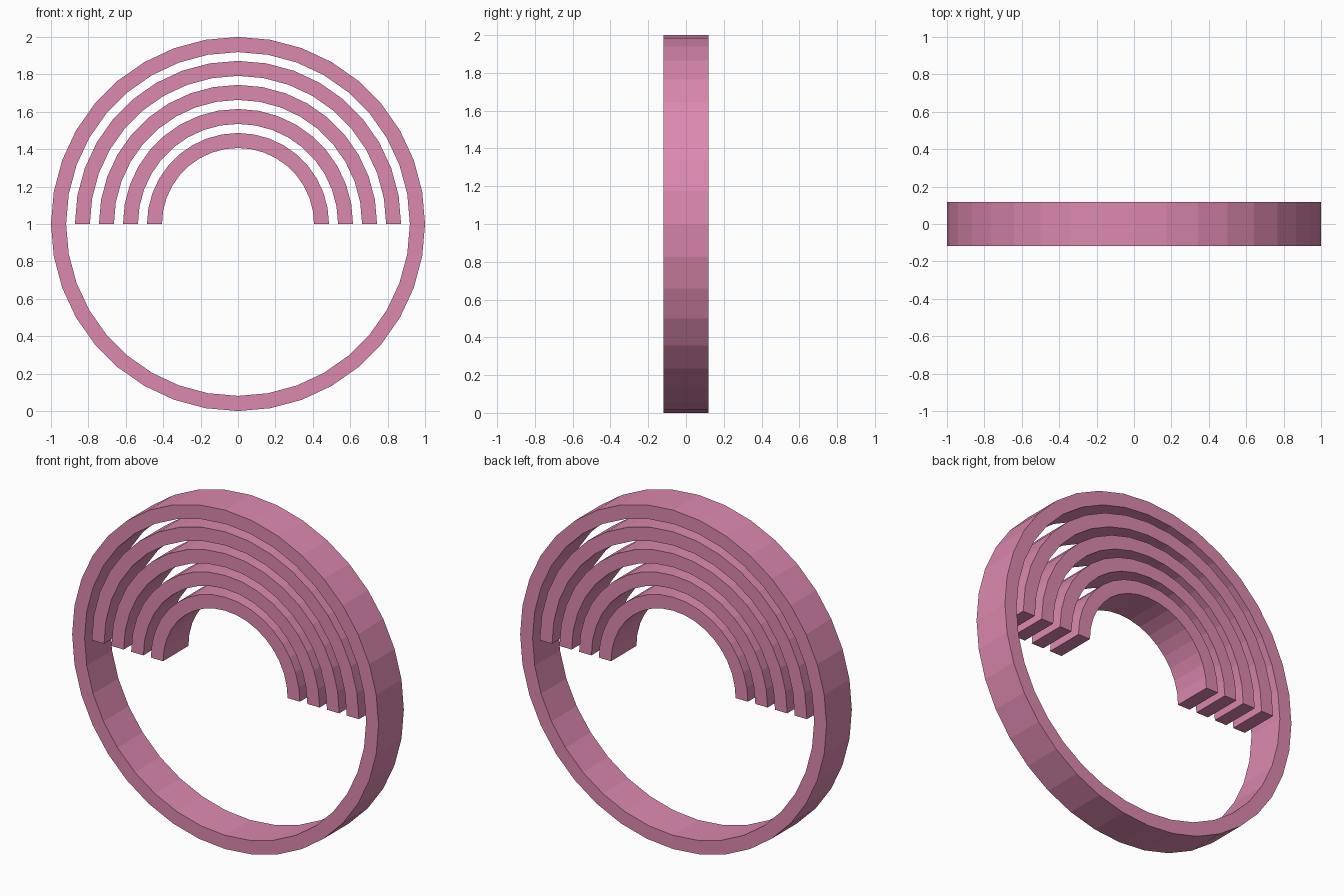
import bpy, bmesh, math

if "Cube" in bpy.data.objects:
    bpy.data.objects.remove(bpy.data.objects["Cube"])

HALF_DEPTH = 0.118
CENTRE_Z = 1.0

pink = bpy.data.materials.new("pink")
pink.diffuse_color = (0.72, 0.25, 0.43, 1)
pink.use_nodes = True
pink.node_tree.nodes["Principled BSDF"].inputs["Base Color"].default_value = pink.diffuse_color


def band(name, outer, inner, sweep, segments):
    """Flat-faced rectangular band swept around the y axis."""
    closed = sweep > 359
    bm = bmesh.new()
    sections = []
    for i in range(segments if closed else segments + 1):
        a = math.radians(sweep) * i / segments
        sections.append([
            bm.verts.new((r * math.cos(a), y, CENTRE_Z + r * math.sin(a)))
            for r, y in ((outer, -HALF_DEPTH), (outer, HALF_DEPTH),
                         (inner, HALF_DEPTH), (inner, -HALF_DEPTH))])
    for i in range(segments):
        p, q = sections[i], sections[(i + 1) % len(sections)]
        for k in range(4):
            m = (k + 1) % 4
            bm.faces.new((p[k], p[m], q[m], q[k]))
    if not closed:
        bm.faces.new(sections[0])
        bm.faces.new(sections[-1])
    bmesh.ops.recalc_face_normals(bm, faces=bm.faces[:])
    mesh = bpy.data.meshes.new(name)
    bm.to_mesh(mesh)
    bm.free()
    mesh.materials.append(pink)
    obj = bpy.data.objects.new(name, mesh)
    bpy.context.collection.objects.link(obj)


# Full outer ring
band("outer_ring", 1.0, 0.919, 360, 36)

# Nested half arches, evenly stepped inwards
for n in range(4):
    r = 0.872 - 0.1285 * n
    band(f"arch_{n + 1}", r, r - 0.08, 180, 18)
